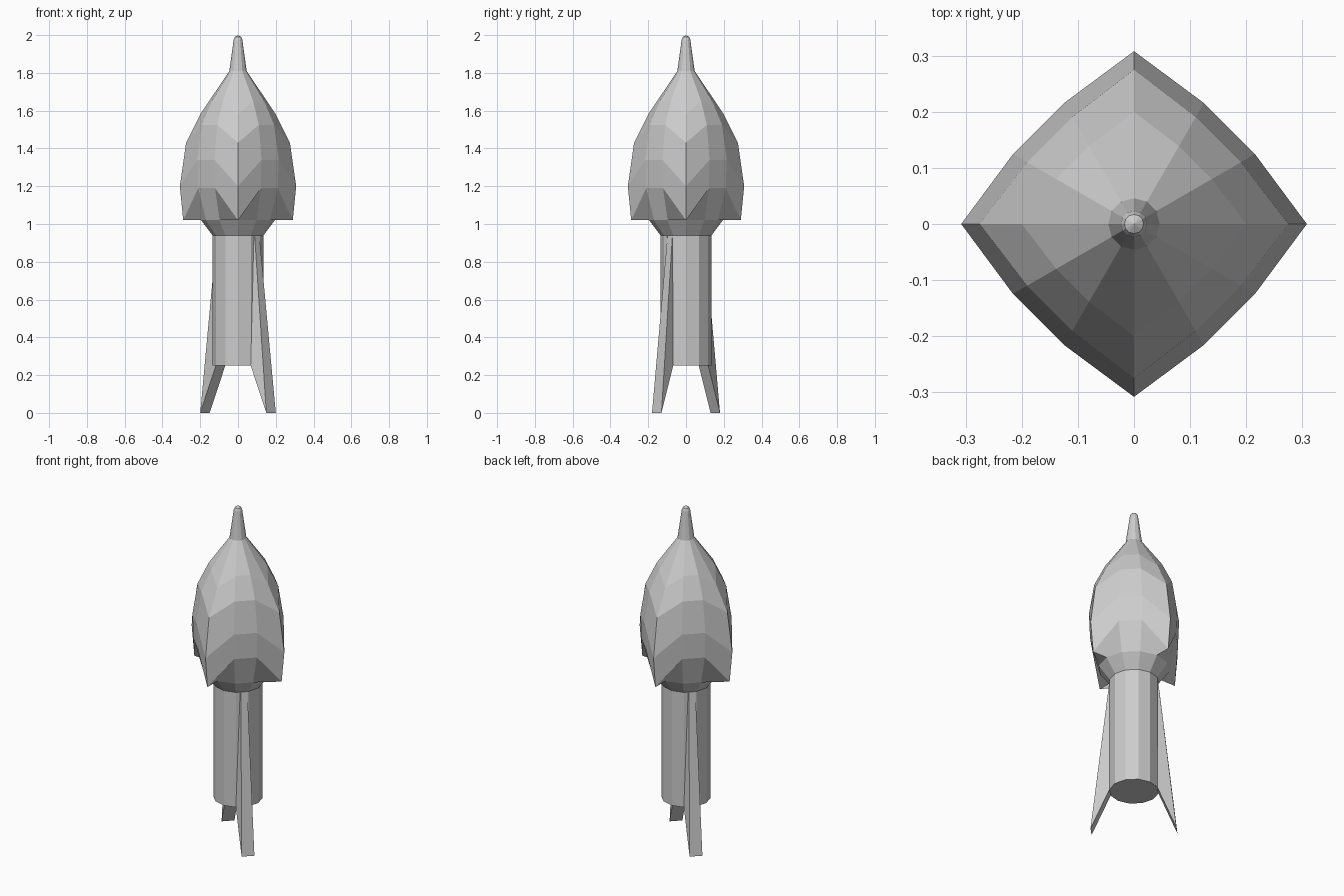
import bpy
from math import cos, sin, pi

if "Cube" in bpy.data.objects:
    bpy.data.objects.remove(bpy.data.objects["Cube"])

SIDES = 12


def make(name, verts, faces):
    mesh = bpy.data.meshes.new(name)
    mesh.from_pydata(verts, [], faces)
    mesh.update()
    obj = bpy.data.objects.new(name, mesh)
    bpy.context.collection.objects.link(obj)
    return obj


def loft(name, rings):
    """Stack 12-sided rings bottom to top. Each ring is (r, z) or
    (r_on_axes, z_on_axes, r_between, z_between)."""
    verts = []
    for ring in rings:
        for k in range(SIDES):
            r, z = ring[:2] if k % 3 == 0 else ring[-2:]
            a = 2 * pi * k / SIDES
            verts.append((r * cos(a), r * sin(a), z))
    faces = []
    for i in range(len(rings) - 1):
        for k in range(SIDES):
            a, b = i * SIDES + k, i * SIDES + (k + 1) % SIDES
            faces.append((a, b, b + SIDES, a + SIDES))
    faces.append(tuple(reversed(range(SIDES))))
    top = (len(rings) - 1) * SIDES
    apex = len(verts)
    verts.append((0, 0, rings[-1][1] + 0.01))
    faces += [(top + k, top + (k + 1) % SIDES, apex) for k in range(SIDES)]
    return make(name, verts, faces)


# Shaft, flared collar, four-cornered head and spike in one lathe-like skin
loft("body", [
    (0.135, 0.25),
    (0.135, 0.94),
    (0.195, 1.02),
    (0.29, 1.02, 0.243, 1.19),
    (0.308, 1.20, 0.249, 1.34),
    (0.275, 1.43, 0.22, 1.525),
    (0.20, 1.58, 0.16, 1.65),
    (0.046, 1.81),
    (0.023, 1.975),
    (0.017, 1.99),
])

# Two swept fins growing out of opposite shaft faces
fin = [
    (0.0675, -0.117, 0.25), (0.117, -0.0675, 0.25),   # lower root
    (0.15, -0.18, 0.0), (0.20, -0.13, 0.0),           # foot edge
    (0.088, -0.098, 0.94), (0.113, -0.072, 0.94),     # upper edge
    (0.0675, -0.11, 0.94), (0.11, -0.0675, 0.94),     # upper root
]
fin_faces = [(0, 1, 3, 2), (2, 3, 5, 4), (0, 2, 4, 6),
             (1, 7, 5, 3), (4, 5, 7, 6), (0, 6, 7, 1)]
for name, s in (("front_fin", 1), ("back_fin", -1)):
    make(name, [(s * x, s * y, z) for x, y, z in fin], fin_faces)
